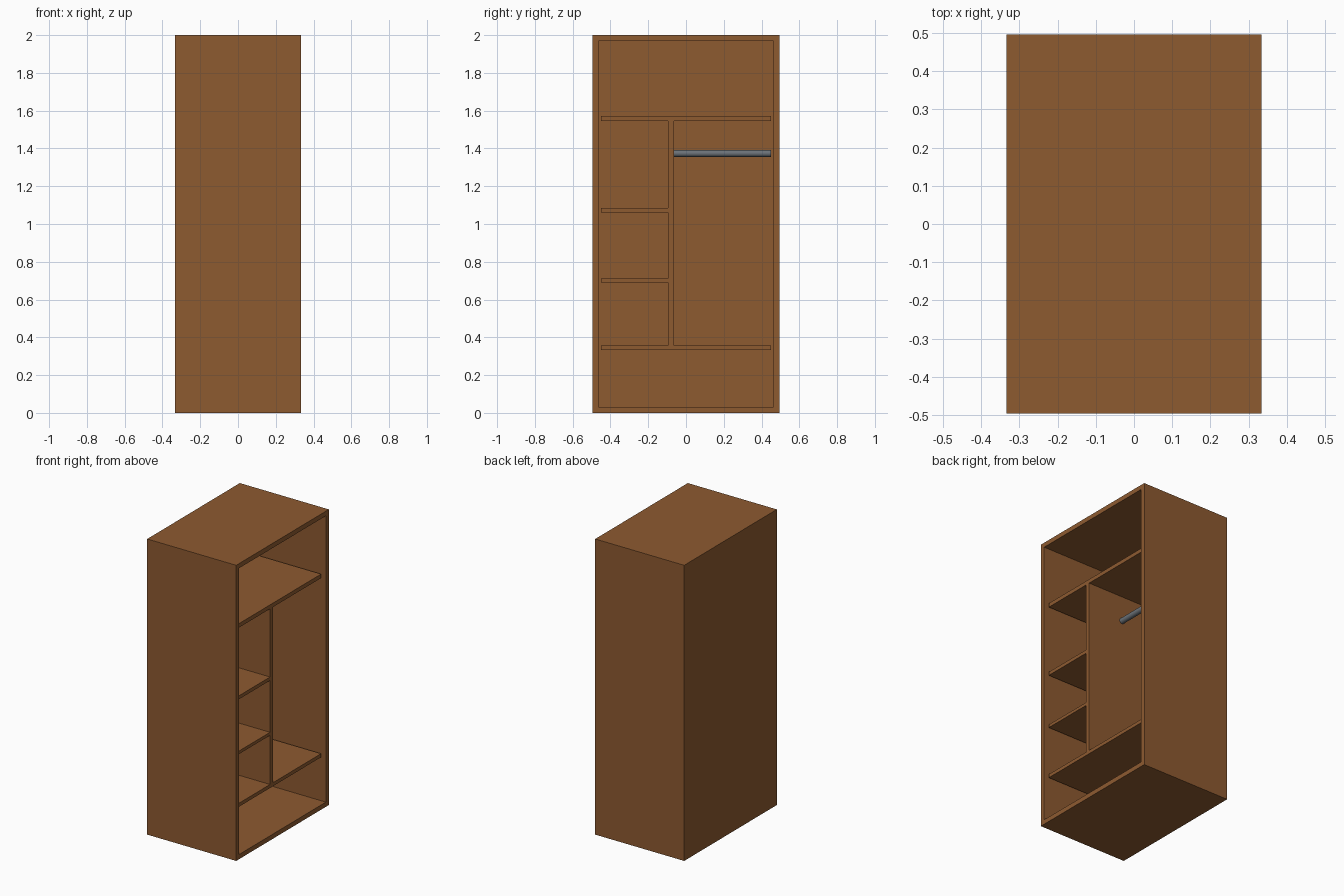
import bpy, bmesh, math
from mathutils import Matrix, Vector

if "Cube" in bpy.data.objects:
    bpy.data.objects.remove(bpy.data.objects["Cube"])


def material(name, color):
    m = bpy.data.materials.new(name)
    m.diffuse_color = (*color, 1)
    m.use_nodes = True
    m.node_tree.nodes["Principled BSDF"].inputs["Base Color"].default_value = m.diffuse_color
    return m


wood = material("wood", (0.27, 0.103, 0.03))
metal = material("metal", (0.15, 0.17, 0.19))


def finish(name, bm, mat):
    me = bpy.data.meshes.new(name)
    bm.to_mesh(me)
    bm.free()
    me.materials.append(mat)
    ob = bpy.data.objects.new(name, me)
    bpy.context.collection.objects.link(ob)
    return ob


def box(name, x, y, z, mat=wood):
    bm = bmesh.new()
    bmesh.ops.create_cube(bm, size=1)
    for v in bm.verts:
        v.co = Vector([(r[0] + r[1]) / 2 + c * (r[1] - r[0])
                       for c, r in zip(v.co, (x, y, z))])
    return finish(name, bm, mat)


X, Y, H, T = 0.333, 0.495, 2.0, 0.045   # half depth, half width, height, board
BACK, FRONT = -X + T, X - 0.026         # inner back, recessed shelf fronts

# Carcass: solid block with its +x face inset and pushed inward
carcass = box("cabinet_carcass", (-X, X), (-Y, Y), (0, H))
bm = bmesh.new()
bm.from_mesh(carcass.data)
bm.normal_update()
face = max(bm.faces, key=lambda f: f.normal.x)
bmesh.ops.inset_individual(bm, faces=[face], thickness=T)
pushed = bmesh.ops.extrude_discrete_faces(bm, faces=[face])["faces"][0]
for v in pushed.verts:
    v.co.x = BACK
bmesh.ops.recalc_face_normals(bm, faces=bm.faces)
bm.to_mesh(carcass.data)
bm.free()

# Full-width shelves
IN = Y - T
DIV = (-0.096, -0.064)
for name, z in (("lower_shelf", (0.334, 0.358)), ("upper_shelf", (1.546, 1.573))):
    box(name, (BACK, FRONT), (-IN, IN), z)

# Upright divider and the two small shelves beside it
box("divider", (BACK, FRONT), DIV, (0.358, 1.546))
for i, z in enumerate(((0.69, 0.711), (1.061, 1.085))):
    box(f"side_shelf_{i + 1}", (BACK, FRONT), (-IN, DIV[0]), z)

# Hanging rail
bm = bmesh.new()
bmesh.ops.create_cone(bm, cap_ends=True, segments=32, radius1=0.019, radius2=0.019,
                      depth=IN - DIV[1],
                      matrix=Matrix.Translation((0.043, (IN + DIV[1]) / 2, 1.374))
                      @ Matrix.Rotation(math.pi / 2, 4, 'X'))
rail = finish("hanging_rail", bm, metal)
bpy.context.view_layer.objects.active = rail
rail.select_set(True)
bpy.ops.object.shade_smooth_by_angle()
